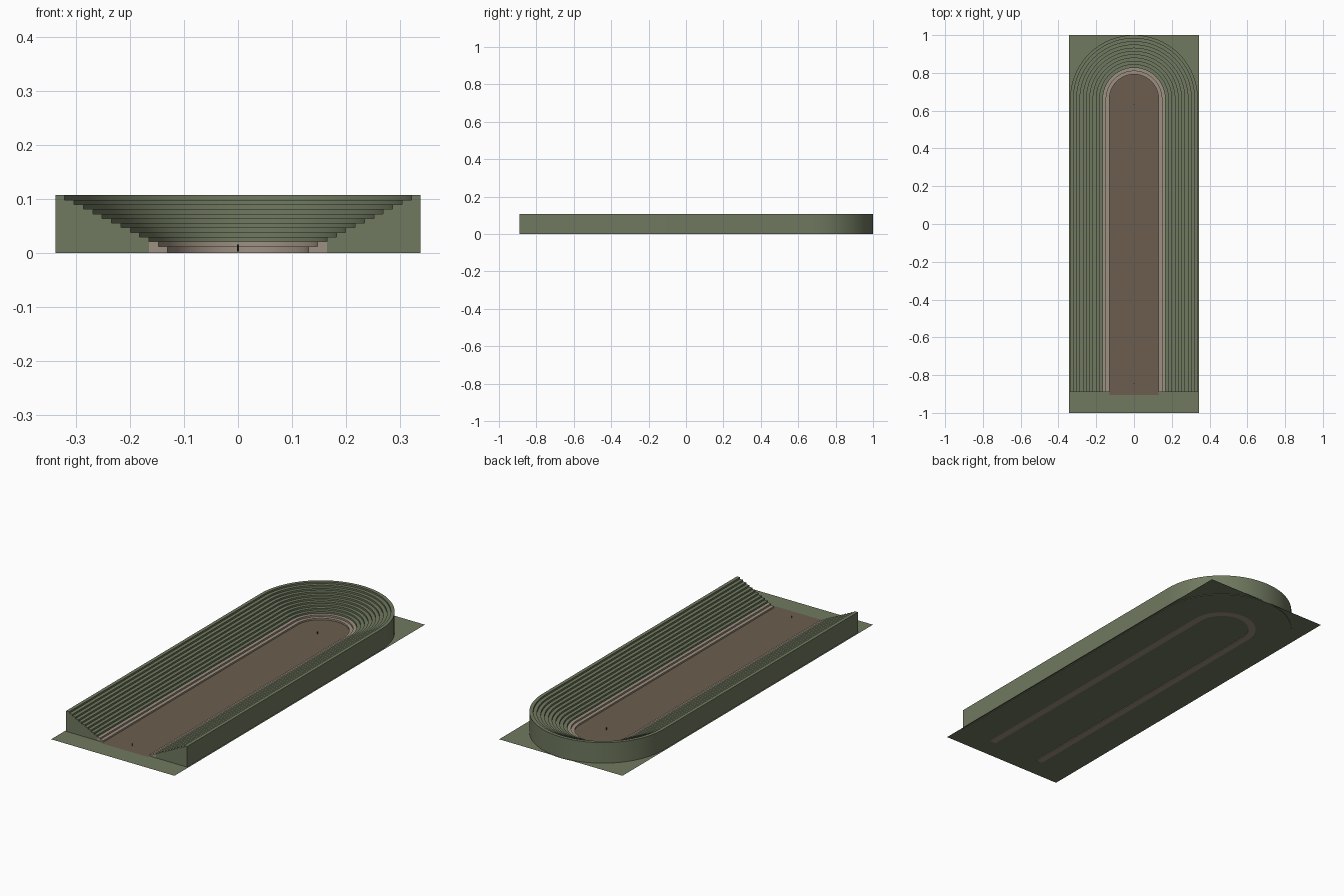
import bpy, bmesh, math

if "Cube" in bpy.data.objects:
    bpy.data.objects.remove(bpy.data.objects["Cube"])

YC, Y_FRONT = 0.662, -0.89      # centre of the rounded end, open front end
R0, STEP, RISE, BASE = 0.13, 0.01733, 0.0086, 0.0036
SEG = 48


def material(name, rgb):
    m = bpy.data.materials.new(name)
    m.diffuse_color = (*rgb, 1)
    m.use_nodes = True
    m.node_tree.nodes["Principled BSDF"].inputs["Base Color"].default_value = m.diffuse_color
    return m


GRASS = material("grass", (0.16, 0.19, 0.115))
STONE = material("stone", (0.34, 0.28, 0.22))
EARTH = material("earth", (0.145, 0.11, 0.075))
DARK = material("dark", (0.05, 0.045, 0.035))


def finish(bm, name, mat, smooth=False):
    bmesh.ops.recalc_face_normals(bm, faces=bm.faces)
    me = bpy.data.meshes.new(name)
    bm.to_mesh(me)
    bm.free()
    me.materials.append(mat)
    ob = bpy.data.objects.new(name, me)
    bpy.context.collection.objects.link(ob)
    if smooth:
        bpy.context.view_layer.objects.active = ob
        ob.select_set(True)
        bpy.ops.object.shade_smooth_by_angle(angle=math.radians(30))
        ob.select_set(False)
    return ob


def u_path(r, y_front):
    """Horseshoe outline from front right, round the back, to front left."""
    arc = [(r * math.cos(math.pi * i / SEG), YC + r * math.sin(math.pi * i / SEG))
           for i in range(SEG + 1)]
    return [(r, y_front)] + arc + [(-r, y_front)]


def tier(name, r_in, r_out, top, mat):
    """Rectangular section swept along the horseshoe."""
    bm = bmesh.new()
    rails = [[bm.verts.new((x, y, z)) for x, y in u_path(r, Y_FRONT)]
             for r, z in ((r_in, 0), (r_out, 0), (r_out, top), (r_in, top))]
    for k in range(4):
        a, b = rails[k], rails[(k + 1) % 4]
        for i in range(len(a) - 1):
            bm.faces.new((a[i], b[i], b[i + 1], a[i + 1]))
    for end in (0, -1):
        bm.faces.new([r[end] for r in rails])
    return finish(bm, name, mat, True)


# Ground sheet
bm = bmesh.new()
bm.faces.new([bm.verts.new((x, y, 0.003)) for x, y in
              ((-0.345, -1), (0.345, -1), (0.345, 1), (-0.345, 1))])
finish(bm, "ground_sheet", GRASS)

# Running track
bm = bmesh.new()
bm.faces.new([bm.verts.new((x, y, 0.0042)) for x, y in u_path(R0 + 0.001, -0.905)])
finish(bm, "track", EARTH)

# Seating tiers: two stone rows, then grass banks
for i in range(12):
    tier(f"{'stone' if i < 2 else 'grass'}_tier_{i + 1}", R0 + i * STEP,
         R0 + (i + 1) * STEP, BASE + (i + 1) * RISE, STONE if i < 2 else GRASS)

# Turning posts at both ends of the track
for name, y in (("front_post", -0.845), ("back_post", 0.635)):
    bm = bmesh.new()
    bmesh.ops.create_cone(bm, cap_ends=True, segments=12, radius1=0.002,
                          radius2=0.002, depth=0.013)
    bmesh.ops.translate(bm, verts=bm.verts, vec=(0, y, 0.0095))
    finish(bm, name, DARK, True)
